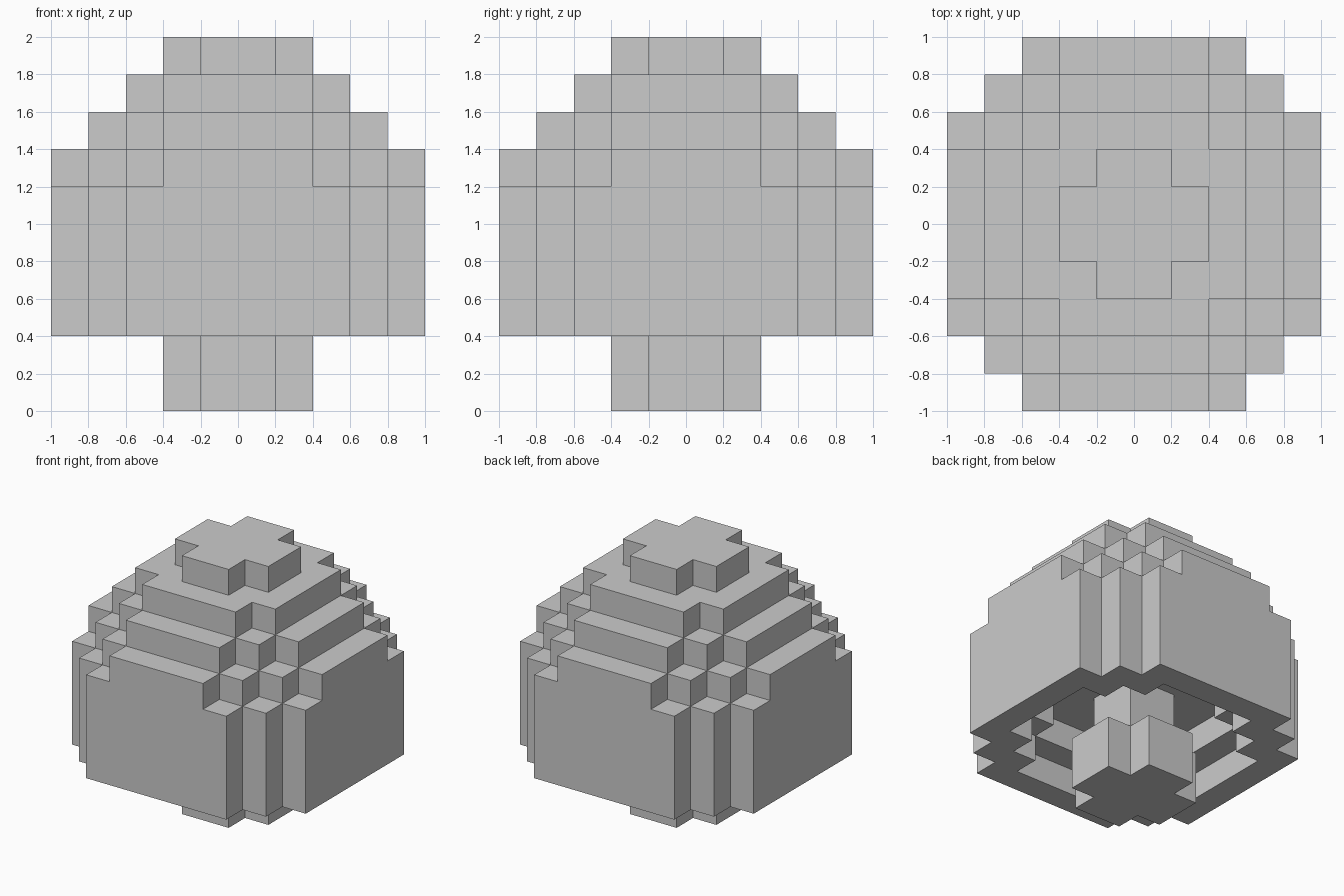
import bpy, bmesh, math

if "Cube" in bpy.data.objects:
    bpy.data.objects.remove(bpy.data.objects["Cube"])

S = 0.2  # block size

# Plans: half width in x (in blocks) for each row |y| = 0, 1, 2 ...
WALL = [5, 5, 5, 4, 3]
DOME_1 = [5, 5, 4, 3, 2]
DOME_2 = [4, 4, 3, 2]
DOME_3 = [3, 3, 2]
CROSS = [2, 1]
PILLAR = [1]


def layer(plan, z):
    """Blocks of one mirrored layer."""
    return {(x, y, z) for row, half in enumerate(plan)
            for y in (row, -row - 1) for x in range(-half, half)}


def stack(plans, z0):
    return set().union(*(layer(p, z0 + i) for i, p in enumerate(plans)))


def build(name, cells, solid):
    """Mesh the faces of cells that are not covered by any solid block."""
    bm = bmesh.new()
    for c in cells:
        for axis in range(3):
            for side in (0, 1):
                n = list(c)
                n[axis] += 2 * side - 1
                if tuple(n) in solid:
                    continue
                u, v = (axis + 1) % 3, (axis + 2) % 3
                loop = [(0, 0), (1, 0), (1, 1), (0, 1)]
                verts = []
                for a, b in (loop if side else loop[::-1]):
                    p = list(c)
                    p[axis] += side
                    p[u] += a
                    p[v] += b
                    verts.append(bm.verts.new([k * S for k in p]))
                bm.faces.new(verts)
    bmesh.ops.remove_doubles(bm, verts=bm.verts[:], dist=0.001)
    # merge flat areas into clean faces
    bmesh.ops.dissolve_limit(bm, angle_limit=math.radians(1),
                             verts=bm.verts[:], edges=bm.edges[:])
    mesh = bpy.data.meshes.new(name)
    bm.to_mesh(mesh)
    bm.free()
    obj = bpy.data.objects.new(name, mesh)
    bpy.context.collection.objects.link(obj)


# Stem: cross-shaped foot with a thinner pillar inside the cap
stem = stack([CROSS, CROSS, PILLAR, PILLAR], 0)

# Cap: straight wall, stepped dome, stepped hollow underneath
cap = stack([WALL] * 4 + [DOME_1, DOME_2, DOME_3, CROSS], 2)
cap -= stack([DOME_2, DOME_3], 2)

solid = stem | cap
build("stem", stem, solid)
build("cap", cap, solid)
